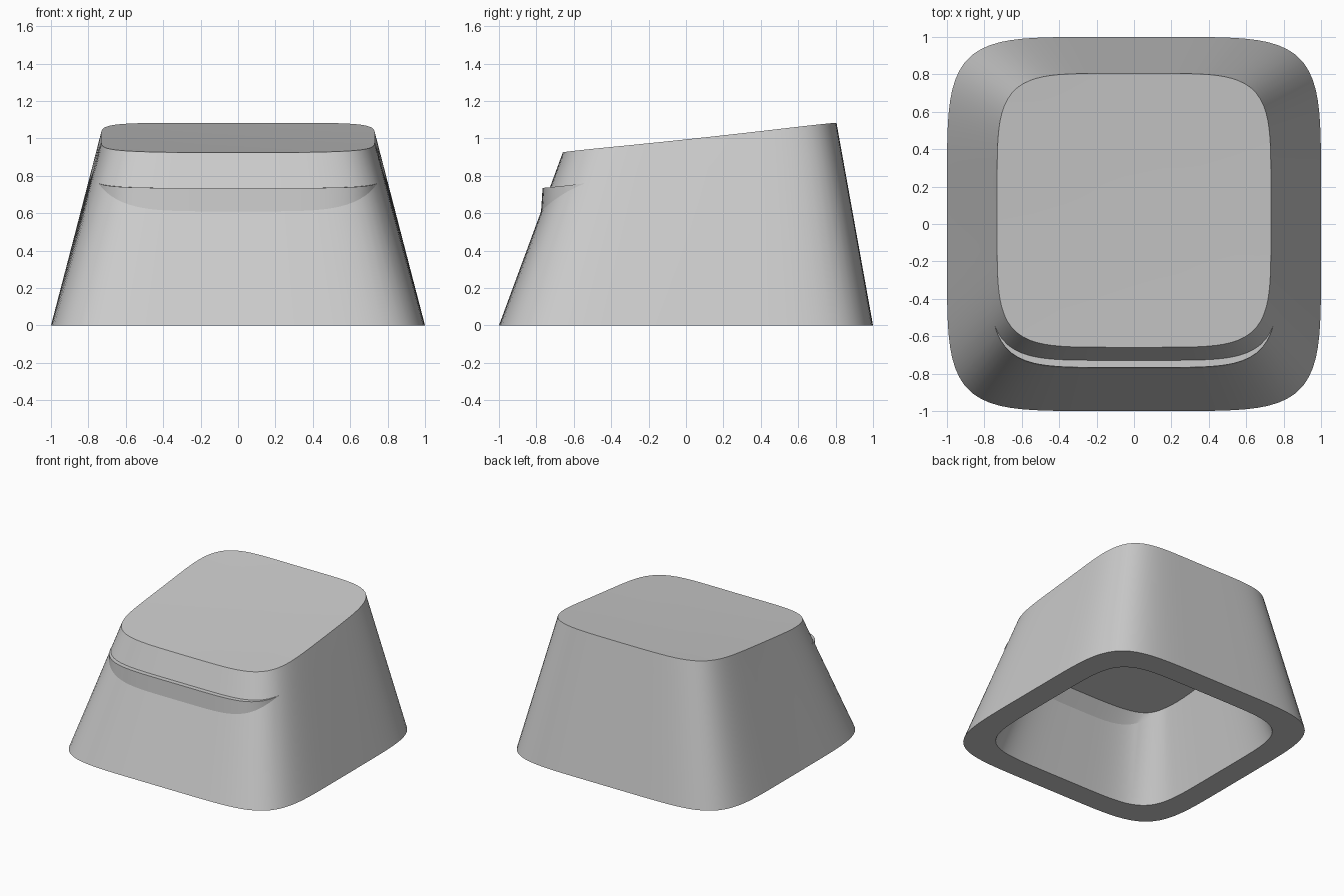
import bpy, bmesh, math
from mathutils import Vector

cube = bpy.data.objects.get("Cube")
if cube:
    bpy.data.objects.remove(cube, do_unlink=True)

SEGMENTS = 144


def squircle(angle, half, power, y_centre=0.0):
    """Point on a rounded square, by polar angle."""
    c, s = math.cos(angle), math.sin(angle)
    r = half / (abs(c) ** power + abs(s) ** power) ** (1 / power)
    return Vector((r * c, r * s + y_centre, 0))


def top_height(x, y):
    """Tilted, very slightly dished top."""
    return 0.988 + 0.106 * y + 0.012 * (x * x + y * y)


def top_edge(angle):
    p = squircle(angle, 0.732, 5.2, 0.073)
    p.z = top_height(p.x, p.y)
    return p


def outer_wall(angle, z):
    head = top_edge(angle)
    return squircle(angle, 1.0, 5.7).lerp(head, z / head.z)


def inner_wall(angle, z):
    head = squircle(angle, 0.605, 3.5, 0.06)
    head.z = 0.8
    return squircle(angle, 0.81, 5.7).lerp(head, z / head.z)


def ledge_points(wall, angle, height, front, tilt, reach, depth, lean):
    """Lower edge, lip and wall foot of the front ledge at one angle."""
    z = height
    for _ in range(6):
        z = height + tilt * (wall(angle, z).y - front)
    back = wall(angle, z)
    fade = max(0, 1 - (abs(back.x) / reach) ** 4.8) if back.y < 0 else 0
    low = wall(angle, z - depth * fade)
    lip = Vector((low.x, low.y + lean * fade, z))
    return low, lip, back


# Collect the section rings, from the inside ceiling round to the top
rings = [[] for _ in range(8)]
for i in range(SEGMENTS):
    a = math.tau * (i + 0.5) / SEGMENTS
    low_in, lip_in, _ = ledge_points(inner_wall, a, 0.61, -0.59, 0.1, 0.61, 0.1, 0.08)
    low, lip, back = ledge_points(outer_wall, a, 0.735, -0.727, 0.13, 0.745, 0.125, 0.008)
    section = (lip_in, low_in, inner_wall(a, 0), outer_wall(a, 0),
               low, lip, back, top_edge(a))
    for ring, point in zip(rings, section):
        ring.append(point)

# Dished top, as shrinking rings
for scale in (0.75, 0.5, 0.25):
    ring = []
    for p in rings[7]:
        x, y = p.x * scale, (p.y - 0.073) * scale + 0.073
        ring.append(Vector((x, y, top_height(x, y))))
    rings.append(ring)

# Bridge the rings into one hollow shell
bm = bmesh.new()
loops = [[bm.verts.new(p) for p in ring] for ring in rings]
for lower, upper in zip(loops, loops[1:]):
    for i in range(SEGMENTS):
        j = (i + 1) % SEGMENTS
        bm.faces.new((lower[i], lower[j], upper[j], upper[i]))
bm.faces.new(list(reversed(loops[0])))
bm.faces.new(loops[-1])
bmesh.ops.remove_doubles(bm, verts=bm.verts, dist=0.0002)
bmesh.ops.recalc_face_normals(bm, faces=bm.faces)
mesh = bpy.data.meshes.new("key_cap")
bm.to_mesh(mesh)
bm.free()

# Plain grey plastic
plastic = bpy.data.materials.new("light_grey_plastic")
plastic.use_nodes = True
grey = (0.6, 0.6, 0.6, 1)
plastic.diffuse_color = grey
plastic.node_tree.nodes["Principled BSDF"].inputs["Base Color"].default_value = grey
mesh.materials.append(plastic)

key_cap = bpy.data.objects.new("key_cap", mesh)
bpy.context.collection.objects.link(key_cap)
bpy.ops.object.select_all(action="DESELECT")
key_cap.select_set(True)
bpy.context.view_layer.objects.active = key_cap
bpy.ops.object.shade_smooth_by_angle(angle=math.radians(11))
